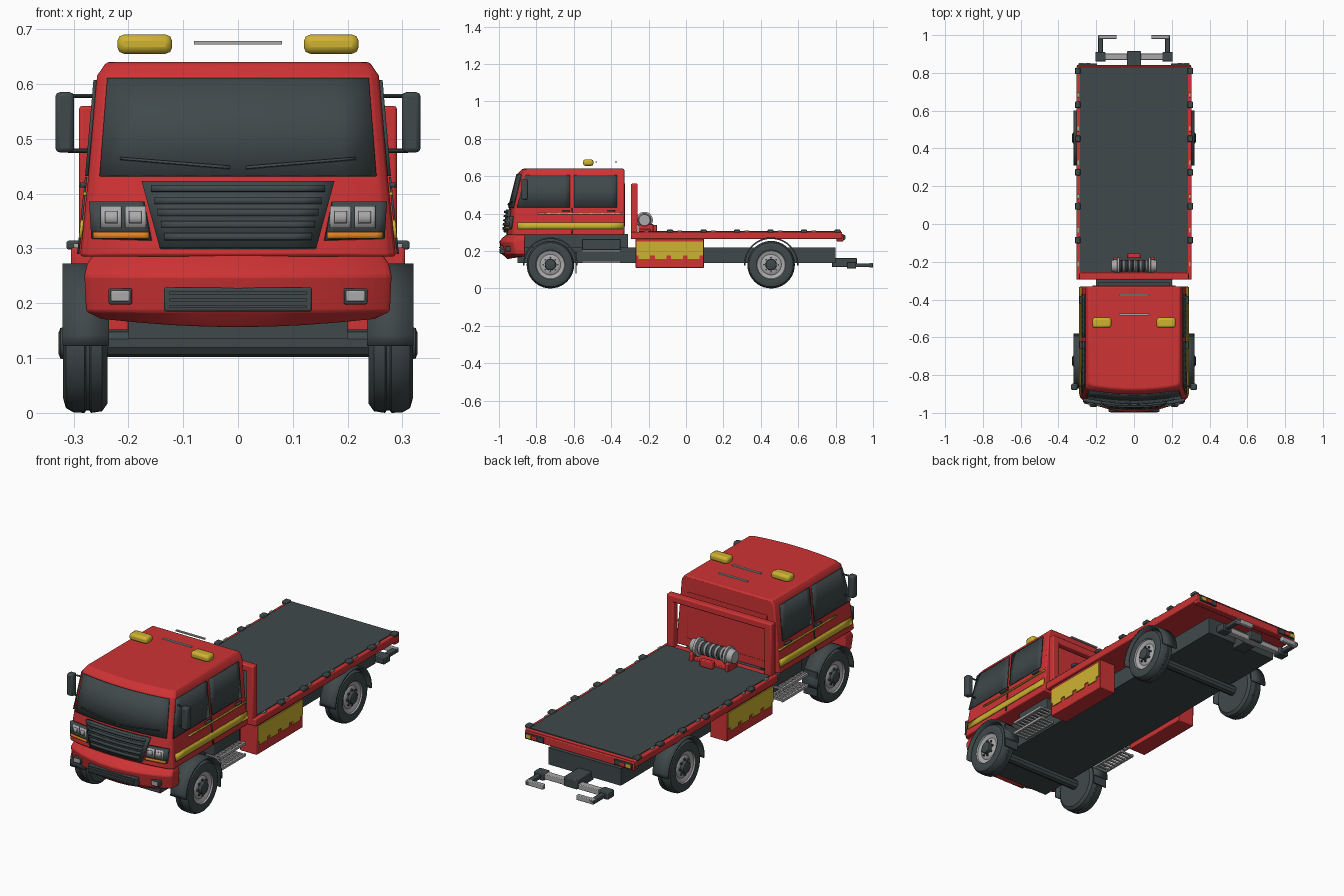
import bpy, bmesh, math
from mathutils import Vector

cube = bpy.data.objects.get("Cube")
if cube:
    bpy.data.objects.remove(cube, do_unlink=True)


def material(name, rgb):
    m = bpy.data.materials.new(name)
    m.use_nodes = True
    m.diffuse_color = (*rgb, 1)
    m.node_tree.nodes["Principled BSDF"].inputs["Base Color"].default_value = (*rgb, 1)
    return m


RED = material("red paint", (0.62, 0.033, 0.035))
DARK = material("dark grey", (0.05, 0.066, 0.07))
YELLOW = material("yellow", (0.62, 0.45, 0.03))
GREY = material("light grey", (0.40, 0.40, 0.41))
ORANGE = material("orange", (0.75, 0.22, 0.015))


def finish(name, bm, mats, bevel=0, mirror=False, solid=0, smooth=True):
    bmesh.ops.recalc_face_normals(bm, faces=bm.faces)
    me = bpy.data.meshes.new(name)
    bm.to_mesh(me)
    bm.free()
    for m in mats:
        me.materials.append(m)
    ob = bpy.data.objects.new(name, me)
    bpy.context.collection.objects.link(ob)
    if solid:
        mod = ob.modifiers.new("thickness", 'SOLIDIFY')
        mod.thickness, mod.offset = solid, 0
    if bevel:
        mod = ob.modifiers.new("bevel", 'BEVEL')
        mod.width, mod.segments, mod.limit_method = bevel, 2, 'ANGLE'
    if mirror:
        ob.modifiers.new("mirror", 'MIRROR').use_mirror_merge = False
    if smooth:
        bpy.ops.object.select_all(action='DESELECT')
        ob.select_set(True)
        bpy.context.view_layer.objects.active = ob
        bpy.ops.object.shade_smooth_by_angle(angle=math.radians(35))
    return ob


def box(name, x, y, z, mat, bevel=0, mirror=False):
    bm = bmesh.new()
    bmesh.ops.create_cube(bm, size=1)
    for v in bm.verts:
        v.co = Vector([(a + b) / 2 + c * (b - a) for (a, b), c in zip((x, y, z), v.co)])
    return finish(name, bm, [mat], bevel, mirror, smooth=bevel > 0)


def rod(name, a, b, r, mat, mirror=False):
    a, b = Vector(a), Vector(b)
    bm = bmesh.new()
    bmesh.ops.create_cone(bm, cap_ends=True, segments=10, radius1=r, radius2=r, depth=(b - a).length)
    q = (b - a).to_track_quat('Z', 'Y')
    for v in bm.verts:
        v.co = q @ v.co + (a + b) / 2
    return finish(name, bm, [mat], mirror=mirror)


def lathe(name, profile, cy, cz, mats, pick, steps=40, mirror=False):
    """Spin (x, radius) points about an x-parallel axis."""
    bm = bmesh.new()
    rings = [[bm.verts.new((x, cy + r * math.cos(t), cz + r * math.sin(t)))
              for t in (2 * math.pi * i / steps for i in range(steps))] for x, r in profile]
    for k, (p, q) in enumerate(zip(rings, rings[1:])):
        for i in range(steps):
            j = (i + 1) % steps
            bm.faces.new((p[i], p[j], q[j], q[i])).material_index = pick(k)
    for ring, k in ((rings[0], 0), (rings[-1], len(profile) - 2)):
        bm.faces.new(ring).material_index = pick(k)
    return finish(name, bm, mats, mirror=mirror)


def loft(name, sections, bow, back, corner, mat, bevel, drop=0):
    """Stack plan outlines (z, half width, front y) with a bowed front."""
    bm, n = bmesh.new(), 8
    rings = []
    for z, w, f in sections:
        xs = [(w - corner) * (2 * i / n - 1) for i in range(n + 1)]
        pts = [(x, f + bow * x * x) for x in xs]
        ye = pts[0][1] + corner
        pts = [(-w, back), (-w, ye)] + pts + [(w, ye), (w, back)]
        rings.append([bm.verts.new((x, y, z + (drop * x * x if z == sections[0][0] else 0))) for x, y in pts])
    m = len(rings[0])
    for p, q in zip(rings, rings[1:]):
        for i in range(m):
            j = (i + 1) % m
            bm.faces.new((p[i], p[j], q[j], q[i]))
    bm.faces.new(rings[0])
    bm.faces.new(rings[-1])
    return finish(name, bm, [mat], bevel)


# Cab shell: z, half width, front y
CAB = [(0.285, 0.288, -0.962), (0.43, 0.273, -0.946), (0.615, 0.257, -0.9), (0.64, 0.24, -0.875)]
loft("cab", CAB, 0.4, -0.33, 0.015, RED, 0.006)


def cab_at(z, k):
    for a, b in zip(CAB, CAB[1:]):
        if z <= b[0]:
            return a[k] + (b[k] - a[k]) * (z - a[0]) / (b[0] - a[0])


def patch(name, quad, mat, side=False, lift=0.003, mirror=False, solid=0.006):
    """Thin plate following the cab front (x, z) or the cab side (y, z)."""
    bm, n = bmesh.new(), 8
    a, b, c, d = [Vector(p) for p in quad]
    rows = []
    for v in (0, 0.5, 1):
        p, q, row = a.lerp(d, v), b.lerp(c, v), []
        for i in range(n + 1):
            u, z = p.lerp(q, i / n)
            co = (cab_at(z, 1) + lift, u, z) if side else (u, cab_at(z, 2) + 0.4 * u * u - lift, z)
            row.append(bm.verts.new(co))
        rows.append(row)
    for p, q in zip(rows, rows[1:]):
        for i in range(n):
            bm.faces.new((p[i], p[i + 1], q[i + 1], q[i]))
    return finish(name, bm, [mat], solid=solid, mirror=mirror)


def band(u0, u1, z0, z1):
    return [(u0, z0), (u1, z0), (u1, z1), (u0, z1)]


# Glass, stripes and cab details
patch("windshield", [(-0.252, 0.432), (0.252, 0.432), (0.238, 0.61), (-0.238, 0.61)], DARK)
patch("front_side_window", [(-0.905, 0.432), (-0.62, 0.432), (-0.62, 0.607), (-0.86, 0.607)], DARK, True, mirror=True)
patch("rear_side_window", band(-0.60, -0.37, 0.432, 0.607), DARK, True, mirror=True)
patch("wide_stripe", band(-0.90, -0.333, 0.318, 0.352), YELLOW, True, mirror=True)
patch("thin_stripe", band(-0.79, -0.333, 0.396, 0.403), YELLOW, True, mirror=True)
patch("door_seam", band(-0.612, -0.608, 0.29, 0.43), DARK, True, lift=0.004, mirror=True, solid=0.004)
for y in (-0.66, -0.42):
    patch("door_handle", band(y, y + 0.04, 0.411, 0.42), DARK, True, 0.008, True, 0.012)
box("cab_back_panel", (-0.22, 0.22), (-0.335, -0.325), (0.33, 0.56), RED, 0.003)
patch("grille", [(-0.142, 0.3), (0.142, 0.3), (0.175, 0.422), (-0.175, 0.422)], DARK, lift=0.008, solid=0.016)
for z in (0.315, 0.337, 0.359, 0.381, 0.403):
    w = 0.13 + (z - 0.3) * 0.27
    patch("grille_slat", band(-w, w, z, z + 0.012), DARK, lift=0.018, solid=0.012)
patch("headlight_housing", [(0.158, 0.315), (0.266, 0.318), (0.27, 0.385), (0.172, 0.385)],
      DARK, lift=0.008, mirror=True, solid=0.016)
for x in (0.187, 0.231):
    patch("headlight_bezel", band(x - 0.019, x + 0.019, 0.337, 0.377), GREY, lift=0.016, mirror=True)
    patch("headlight_lens", band(x - 0.011, x + 0.011, 0.346, 0.368), GREY, lift=0.021, mirror=True)
patch("turn_signal", band(0.162, 0.264, 0.318, 0.33), ORANGE, lift=0.017, mirror=True)
patch("left_wiper", [(0.015, 0.445), (0.215, 0.462), (0.215, 0.466), (0.015, 0.45)], DARK, lift=0.01)
patch("right_wiper", [(-0.215, 0.462), (-0.015, 0.445), (-0.015, 0.45), (-0.215, 0.466)], DARK, lift=0.01)
box("side_mirror", (0.299, 0.333), (-0.88, -0.845), (0.475, 0.585), DARK, 0.008, True)
for z in (0.478, 0.578):
    rod("mirror_arm", (0.255, -0.855, z), (0.31, -0.86, z), 0.004, DARK, True)

# Roof equipment
box("beacon", (0.12, 0.22), (-0.55, -0.495), (0.655, 0.69), YELLOW, 0.012, True)
for y in (-0.48, -0.375):
    box("roof_bar", (-0.08, 0.08), (y - 0.005, y + 0.005), (0.672, 0.678), GREY)

# Front bumper
loft("front_bumper", [(0.156, 0.25, -0.955), (0.185, 0.277, -0.985), (0.25, 0.28, -0.998),
                      (0.272, 0.275, -0.98), (0.295, 0.26, -0.95)], 0.9, -0.86, 0.012, RED, 0.004, drop=0.25)
box("bumper_grille", (-0.135, 0.135), (-0.994, -0.95), (0.185, 0.229), DARK, 0.004)
for z in (0.194, 0.206, 0.218):
    box("bumper_slat", (-0.125, 0.125), (-0.999, -0.97), (z - 0.003, z + 0.003), DARK)
box("fog_light", (0.193, 0.236), (-0.965, -0.93), (0.198, 0.227), DARK, 0.003, True)
box("fog_lens", (0.197, 0.232), (-0.969, -0.94), (0.203, 0.223), GREY, 0.003, True)

# Chassis, axles and wheels
box("chassis", (-0.2, 0.2), (-0.9, 0.8), (0.135, 0.22), DARK)
box("cab_mount", (-0.19, 0.19), (-0.86, -0.31), (0.2, 0.29), DARK)
tyre = [(0.238, 0.07), (0.238, 0.11), (0.248, 0.124), (0.268, 0.127), (0.271, 0.123), (0.277, 0.123), (0.28, 0.127),
        (0.3, 0.126), (0.314, 0.118), (0.319, 0.1), (0.316, 0.078), (0.309, 0.075), (0.302, 0.055), (0.308, 0.046),
        (0.308, 0.03), (0.324, 0.028), (0.327, 0.02)]
for cy, end in ((-0.725, "front"), (0.455, "rear")):
    lathe(end + "_wheel", tyre, cy, 0.127, [DARK, GREY], lambda k: 1 if 9 < k < 14 else 0, mirror=True)
    rod(end + "_axle", (-0.24, cy, 0.127), (0.24, cy, 0.127), 0.025, DARK)
    for i in range(8):
        t = math.pi * i / 4
        y, z = cy + 0.038 * math.cos(t), 0.127 + 0.038 * math.sin(t)
        rod("wheel_bolt", (0.3, y, z), (0.315, y, z), 0.005, DARK, True)
    bm = bmesh.new()
    arc = [math.radians(a) for a in range(-2, 183, 8)]
    edge = [[bm.verts.new((x, cy + 0.142 * math.cos(t), 0.127 + 0.142 * math.sin(t))) for t in arc]
            for x in (0.235, 0.32)]
    for i in range(len(arc) - 1):
        bm.faces.new((edge[0][i], edge[0][i + 1], edge[1][i + 1], edge[1][i]))
    finish(end + "_fender", bm, [DARK], solid=0.008, mirror=True)
box("mud_flap", (0.24, 0.315), (-0.592, -0.586), (0.08, 0.2), DARK, mirror=True)

# Cab steps
box("step_bracket", (0.18, 0.255), (-0.555, -0.35), (0.205, 0.265), DARK, 0.004, True)
for z in (0.2, 0.142):
    for x in (0.215, 0.285):
        box("step_rail", (x - 0.005, x + 0.005), (-0.555, -0.35), (z - 0.006, z + 0.006), GREY, mirror=True)
    for i in range(9):
        y = -0.552 + i * 0.0245
        box("step_rung", (0.215, 0.285), (y - 0.005, y + 0.005), (z - 0.004, z + 0.004), GREY, mirror=True)

# Side lockers
box("locker", (0.2, 0.292), (-0.27, 0.095), (0.11, 0.266), RED, 0.003, True)
box("locker_panel", (0.29, 0.297), (-0.265, 0.09), (0.175, 0.252), YELLOW, mirror=True)
for i in range(4):
    y = -0.255 + i * 0.088
    box("locker_panel_tab", (0.29, 0.297), (y, y + 0.062), (0.157, 0.175), YELLOW, mirror=True)

# Flat bed and head frame
box("bed", (-0.305, 0.305), (-0.295, 0.835), (0.264, 0.302), RED, 0.005)
box("deck", (-0.287, 0.287), (-0.255, 0.828), (0.295, 0.306), DARK)
box("head_post", (0.25, 0.29), (-0.295, -0.258), (0.28, 0.56), RED, 0.006, True)
box("head_bar", (-0.29, 0.29), (-0.295, -0.258), (0.525, 0.56), RED, 0.006)
for i in range(6):
    y = -0.085 + i * 0.179
    box("tie_cleat", (0.284, 0.313), (y - 0.017, y + 0.017), (0.298, 0.314), DARK, 0.004, True)
    box("tie_ring", (0.29, 0.3), (y - 0.14, y - 0.115), (0.3, 0.309), GREY, 0.002, True)
box("tail_bar", (-0.303, 0.303), (0.805, 0.842), (0.252, 0.292), RED, 0.004)
box("tail_light_housing", (0.195, 0.294), (0.83, 0.85), (0.26, 0.286), DARK, 0.002, True)
box("tail_light_amber", (0.262, 0.29), (0.845, 0.853), (0.263, 0.283), YELLOW, mirror=True)
box("tail_light_red", (0.23, 0.258), (0.845, 0.853), (0.263, 0.283), RED, mirror=True)

# Winch with wound cable
coil = [(-0.075 + 0.0075 * i, 0.034 if i % 2 else 0.027) for i in range(21)]
drum = [(-0.118, 0.03), (-0.09, 0.036), (-0.088, 0.045), (-0.076, 0.045)] + coil
drum += [(0.076, 0.045), (0.088, 0.045), (0.09, 0.036), (0.118, 0.03)]
lathe("winch_drum", drum, -0.222, 0.365, [GREY, DARK], lambda k: 1 if 3 < k < 24 and k % 4 < 2 else 0, 24)
box("winch_foot", (0.09, 0.108), (-0.255, -0.175), (0.3, 0.345), RED, 0.004, True)
box("winch_base", (-0.11, 0.11), (-0.25, -0.19), (0.3, 0.318), RED, 0.003)
box("cable_guide", (-0.035, 0.035), (-0.18, -0.155), (0.305, 0.34), RED, 0.004)

# Rear towing gear
box("tow_beam", (-0.037, 0.037), (0.78, 0.915), (0.115, 0.162), DARK, 0.004)
box("tow_crossbar", (-0.2, 0.2), (0.868, 0.902), (0.112, 0.138), GREY, 0.003)
box("crossbar_sleeve", (0.15, 0.205), (0.86, 0.91), (0.106, 0.142), DARK, 0.004, True)
box("tow_arm", (0.165, 0.19), (0.88, 1.0), (0.114, 0.134), DARK, 0.003, True)
box("tow_fork", (0.092, 0.188), (0.98, 1.0), (0.112, 0.136), GREY, 0.003, True)
